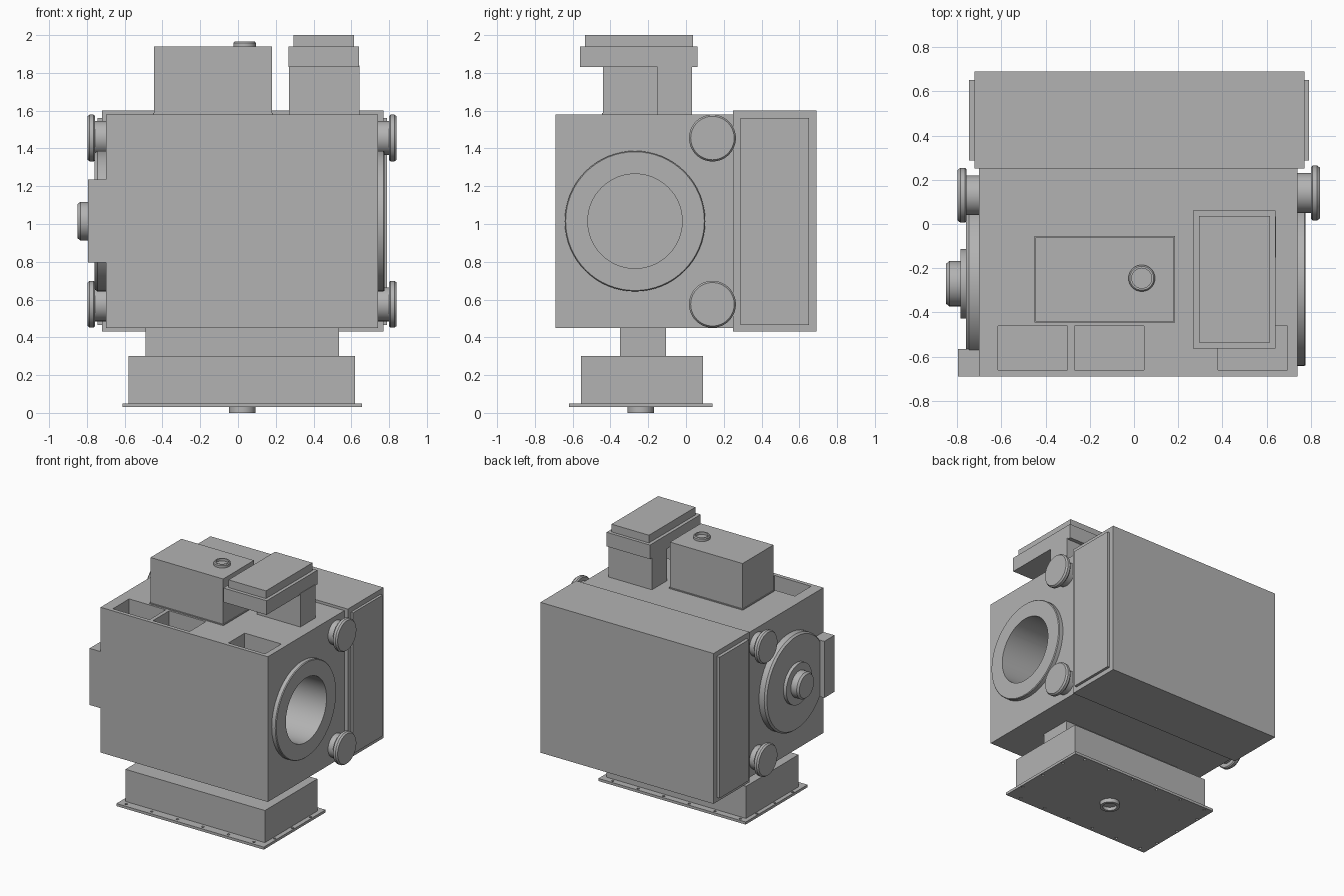
import bpy, bmesh, math
from mathutils import Matrix, Vector

if "Cube" in bpy.data.objects:
    bpy.data.objects.remove(bpy.data.objects["Cube"], do_unlink=True)

grey = bpy.data.materials.new("neutral grey")
grey.use_nodes = True
GREY = (0.45, 0.45, 0.45, 1)
grey.diffuse_color = GREY
grey.node_tree.nodes["Principled BSDF"].inputs["Base Color"].default_value = GREY


def finish(name, bm):
    """Turn a bmesh into a named grey object."""
    bmesh.ops.recalc_face_normals(bm, faces=bm.faces)
    mesh = bpy.data.meshes.new(name)
    bm.to_mesh(mesh)
    bm.free()
    mesh.materials.append(grey)
    obj = bpy.data.objects.new(name, mesh)
    bpy.context.collection.objects.link(obj)
    return obj


def box(name, x, y, z):
    """Box from its (low, high) range on each axis."""
    bm = bmesh.new()
    bmesh.ops.create_cube(bm, size=1)
    for v in bm.verts:
        v.co = [r[0] + (c + 0.5) * (r[1] - r[0]) for c, r in zip(v.co, (x, y, z))]
    return finish(name, bm)


def lathe(name, centre, direction, profile, sides=64):
    """Revolve (radius, height) points about an axis through centre."""
    bm = bmesh.new()
    verts = [bm.verts.new((r, 0, h)) for r, h in profile]
    edges = [bm.edges.new(pair) for pair in zip(verts, verts[1:])]
    bmesh.ops.spin(bm, geom=verts + edges, axis=(0, 0, 1), cent=(0, 0, 0),
                   angle=math.tau, steps=sides, use_duplicate=False)
    bmesh.ops.remove_doubles(bm, verts=bm.verts, dist=1e-5)
    turn = Vector((0, 0, 1)).rotation_difference(Vector(direction)).to_matrix().to_4x4()
    bm.transform(Matrix.Translation(centre) @ turn)
    obj = finish(name, bm)
    bpy.ops.object.select_all(action='DESELECT')
    obj.select_set(True)
    bpy.context.view_layer.objects.active = obj
    bpy.ops.object.shade_smooth_by_angle(angle=math.radians(35))
    return obj


def cut(obj, cutter):
    """Subtract the cutter and discard it."""
    mod = obj.modifiers.new("cut", 'BOOLEAN')
    mod.operation, mod.solver, mod.object = 'DIFFERENCE', 'EXACT', cutter
    bpy.ops.object.select_all(action='DESELECT')
    bpy.context.view_layer.objects.active = obj
    obj.select_set(True)
    bpy.ops.object.modifier_apply(modifier=mod.name)
    bpy.data.objects.remove(cutter, do_unlink=True)


# Main housing with three top pockets and a deep round bore
housing = box("main_housing", (-0.70, 0.74), (-0.69, 0.25), (0.45, 1.58))
for left in (-0.615, -0.27, 0.38):
    cut(housing, box("pocket_cutter", (left, left + 0.315), (-0.66, -0.46), (1.3, 1.7)))
AXIS_Y, AXIS_Z = -0.27, 1.015
cut(housing, lathe("bore_cutter", (-0.5, AXIS_Y, AXIS_Z), (1, 0, 0),
                   [(0, 0), (0.25, 0), (0.25, 1.5), (0, 1.5)]))
bpy.context.view_layer.objects.active = housing
bpy.ops.object.shade_smooth_by_angle(angle=math.radians(30))

# Bore flange on the left side, stepped cover on the right side
lathe("bore_flange", (0.74, AXIS_Y, AXIS_Z), (1, 0, 0),
      [(0.25, 0), (0.372, 0), (0.372, 0.03), (0.367, 0.036), (0.25, 0.036), (0.25, 0)])
lathe("round_cover", (-0.70, AXIS_Y, AXIS_Z), (-1, 0, 0),
      [(0, 0), (0.372, 0), (0.372, 0.045), (0.36, 0.06), (0.158, 0.06),
       (0.158, 0.085), (0.102, 0.085), (0.102, 0.135), (0.09, 0.15), (0, 0.15)])
box("side_junction_box", (-0.795, -0.70), (-0.69, -0.565), (0.795, 1.235))

# Rear cabinet with raised side panels
box("rear_cabinet", (-0.72, 0.77), (0.25, 0.69), (0.43, 1.60))
for name, x in (("right_side_panel", (-0.745, -0.72)), ("left_side_panel", (0.77, 0.79))):
    box(name, x, (0.288, 0.65), (0.465, 1.562))

# Four mushroom knobs
knob = [(0, 0), (0.09, 0), (0.09, 0.06), (0.117, 0.06), (0.124, 0.068),
        (0.124, 0.088), (0.115, 0.1), (0, 0.1)]
for side, x, y in (("right", -0.697, 0.13), ("left", 0.74, 0.14)):
    for level, z in (("lower", 0.575), ("upper", 1.455)):
        lathe(f"{side}_{level}_knob", (x, y, z), (math.copysign(1, x), 0, 0), knob)

# Top box with a ring-shaped port
box("top_box", (-0.445, 0.18), (-0.44, -0.06), (1.58, 1.94))
box("top_box_skirt", (-0.45, 0.185), (-0.445, -0.055), (1.58, 1.588))
port = [(0, 0), (0.06, 0), (0.06, 0.018), (0.054, 0.025), (0.045, 0.025), (0.045, 0.006), (0, 0.006)]
lathe("top_port", (0.035, -0.245, 1.94), (0, 0, 1), port)

# Overhanging head on a rear column
box("head_column", (0.27, 0.643), (-0.152, 0.033), (1.58, 1.84))
box("head_block", (0.267, 0.64), (-0.562, 0.062), (1.83, 1.94))
box("head_cap", (0.293, 0.615), (-0.535, 0.037), (1.94, 2.0))

# Pedestal: neck, trough, drilled base flange and drain ring
box("pedestal_neck", (-0.49, 0.535), (-0.35, -0.105), (0.30, 0.45))
box("pedestal_trough", (-0.58, 0.62), (-0.555, 0.09), (0.05, 0.30))
flange = box("base_flange", (-0.612, 0.656), (-0.62, 0.14), (0.03, 0.05))
spots = [(-0.55 + 0.22 * i, y) for i in range(6) for y in (-0.588, 0.115)]
spots += [(x, -0.46 + 0.22 * i) for i in range(3) for x in (-0.596, 0.638)]
for x, y in spots:
    cut(flange, lathe("hole_cutter", (x, y, 0), (0, 0, 1),
                      [(0, 0), (0.01, 0), (0.01, 0.1), (0, 0.1)], 12))
drain = [(0, 0), (0.07, 0), (0.07, 0.03), (0.05, 0.03), (0.05, 0.005), (0, 0.005)]
lathe("drain_ring", (0.022, -0.24, 0.03), (0, 0, -1), drain)
